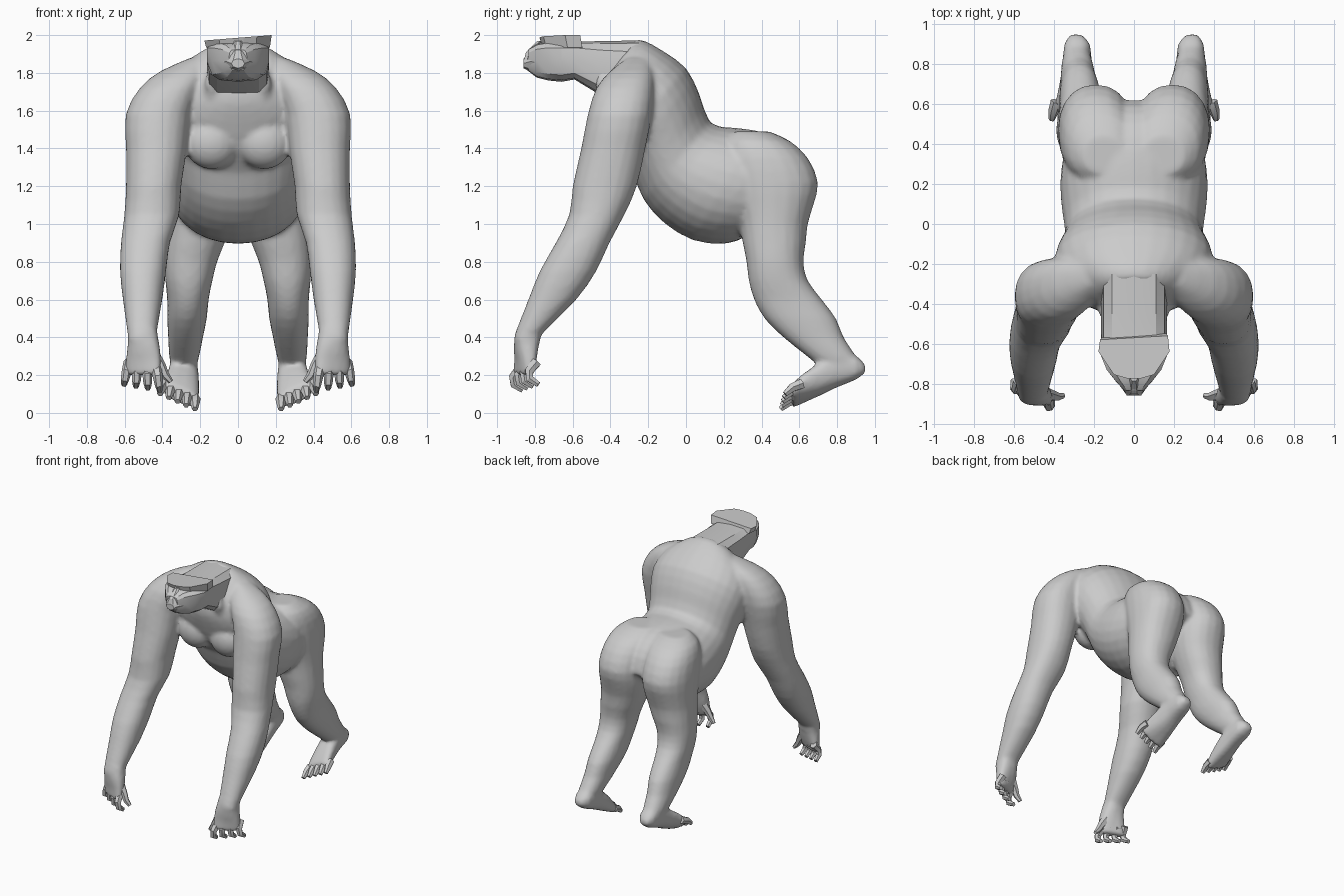
import bpy, bmesh, math
from mathutils import Vector as V

if "Cube" in bpy.data.objects:
    bpy.data.objects.remove(bpy.data.objects["Cube"])

skin = bpy.data.materials.new("grey_skin")
skin.diffuse_color = (0.6, 0.6, 0.6, 1)
skin.use_nodes = True
skin.node_tree.nodes["Principled BSDF"].inputs["Base Color"].default_value = skin.diffuse_color


def finish(name, bm, mirror=False, smooth=45):
    bmesh.ops.recalc_face_normals(bm, faces=bm.faces)
    me = bpy.data.meshes.new(name)
    bm.to_mesh(me)
    bm.free()
    ob = bpy.data.objects.new(name, me)
    bpy.context.collection.objects.link(ob)
    me.materials.append(skin)
    if mirror:
        ob.modifiers.new("Mirror", 'MIRROR').use_mirror_merge = False
    bpy.context.view_layer.objects.active = ob
    bpy.ops.object.select_all(action='DESELECT')
    ob.select_set(True)
    if smooth:
        bpy.ops.object.shade_smooth_by_angle(angle=math.radians(smooth))
    return ob


def spline(rows, steps):
    """Catmull-Rom through rows of numbers."""
    out = []
    for i in range(len(rows) - 1):
        a, b = rows[max(i - 1, 0)], rows[i]
        c, d = rows[i + 1], rows[min(i + 2, len(rows) - 1)]
        for s in range(steps):
            t = s / steps
            out.append([0.5 * (2*q + (r - p)*t + (2*p - 5*q + 4*r - w)*t*t
                               + (3*q - p - 3*r + w)*t**3)
                        for p, q, r, w in zip(a, b, c, d)])
    return out + [list(rows[-1])]


def loft(bm, rings, n=20, power=1.0):
    """Skin rings given as (centre, half axis, half axis)."""
    def sq(a):
        return math.copysign(abs(a) ** power, a)
    loops = []
    for c, u, v in rings:
        loops.append([bm.verts.new(c + u * sq(math.cos(2*math.pi*k/n))
                                   + v * sq(math.sin(2*math.pi*k/n))) for k in range(n)])
    for a, b in zip(loops, loops[1:]):
        for k in range(n):
            bm.faces.new((a[k], a[(k+1) % n], b[(k+1) % n], b[k]))
    bm.faces.new(loops[0])
    bm.faces.new(loops[-1])


def both_sides(rings):
    """The rings and their mirror image."""
    flip = V((-1, 1, 1))
    return rings, [tuple(p * flip for p in r) for r in rings]


def limb(bm, rows, n=20, power=0.9):
    """Level rings as (z, x min, x max, y min, y max), on both sides."""
    for side in both_sides([(V(((a+b)/2, (c+d)/2, z)), V(((b-a)/2, 0, 0)), V((0, (d-c)/2, 0)))
                            for z, a, b, c, d in spline(rows, 2)]):
        loft(bm, side, n, power)


def digits(name, paths, n=6):
    """Tapered tubes through points (x, y, z, radius), mirrored."""
    bm = bmesh.new()
    for path in paths:
        pts = [V(p[:3]) for p in path]
        rings = []
        for i, p in enumerate(pts):
            t = (pts[min(i+1, len(pts)-1)] - pts[max(i-1, 0)]).normalized()
            v = t.cross(V((1, 0, 0))).normalized()
            rings.append((p, v.cross(t) * path[i][3], v * path[i][3]))
        loft(bm, rings, n)
    return finish(name, bm, True, 30)


body = bmesh.new()

# Torso: back (y, z), front (y, z), half width
torso = [(-.27, 1.975, -.47, 1.71, .17), (-.22, 1.97, -.47, 1.64, .25),
         (-.12, 1.915, -.44, 1.54, .36), (0, 1.825, -.38, 1.40, .40),
         (.07, 1.69, -.285, 1.27, .37), (.13, 1.535, -.225, 1.13, .345),
         (.25, 1.51, -.115, 1.005, .36), (.37, 1.495, .035, .915, .37),
         (.50, 1.445, .20, .895, .35), (.59, 1.34, .31, .93, .30), (.625, 1.22, .38, 1.0, .18)]
loft(body, [(V((0, (a+c)/2, (b+d)/2)), V((w, 0, 0)), V((0, (a-c)/2, (b-d)/2)))
            for a, b, c, d, w in spline(torso, 2)], 28, 0.96)

# Chest muscles
for s in (-1, 1):
    ret = bmesh.ops.create_uvsphere(body, u_segments=20, v_segments=12, radius=1)
    for v in ret['verts']:
        v.co = V((s*.138, -.32, 1.43)) + V((v.co.x*.146, v.co.y*.112, v.co.z*.14))

# Arms from shoulder to wrist
limb(body, [(1.88, .17, .25, -.31, -.2), (1.81, .16, .41, -.40, -.175),
            (1.72, .2, .52, -.475, -.17), (1.58, .25, .595, -.52, -.18),
            (1.4, .27, .593, -.555, -.215), (1.2, .30, .593, -.60, -.26),
            (1.05, .31, .602, -.618, -.325), (.9, .36, .62, -.69, -.405),
            (.75, .38, .625, -.775, -.475), (.6, .40, .61, -.835, -.58),
            (.42, .43, .585, -.905, -.76), (.38, .425, .585, -.91, -.77)])

# Hands down to the knuckles, the outer edge set further back
rings = []
for z, x0, x1, y, h, skew in spline([(.45, .43, .58, -.826, .069, 0), (.36, .415, .585, -.845, .066, .01),
                                     (.28, .405, .595, -.85, .052, .025),
                                     (.2, .41, .60, -.86, .036, .04)], 2):
    rings.append((V(((x0+x1)/2, y, z)), V(((x1-x0)/2, skew, 0)), V((0, h, 0))))
for side in both_sides(rings):
    loft(body, side, 14, 0.8)

# Buttocks and legs down to the ankle
limb(body, [(1.49, .05, .25, .25, .44), (1.44, .01, .325, .21, .55),
            (1.35, .005, .365, .2, .645), (1.22, .004, .38, .22, .70),
            (1.1, .012, .38, .26, .675), (1.0, .035, .38, .285, .645),
            (.9, .07, .385, .30, .635), (.8, .11, .39, .32, .622),
            (.7, .135, .385, .332, .645), (.6, .155, .375, .36, .72),
            (.5, .165, .375, .415, .795), (.4, .185, .37, .515, .835),
            (.3, .205, .365, .64, .90), (.22, .23, .35, .74, .93)])

# Feet: heel to ball, sole rolled so the outer edge is higher
rings = []
for y, z0, z1, x0, x1, roll in spline([(.95, .215, .25, .26, .32, 0), (.90, .175, .305, .22, .35, 0),
                                       (.80, .13, .31, .21, .36, .01), (.70, .08, .25, .205, .375, .02),
                                       (.61, .04, .17, .205, .395, .035),
                                       (.56, .025, .115, .21, .405, .04)], 2):
    rings.append((V(((x0+x1)/2, y, (z0+z1)/2 + roll/2)), V(((x1-x0)/2, 0, roll)),
                  V((0, 0, (z1-z0)/2))))
for side in both_sides(rings):
    loft(body, side, 14, 0.8)

# Neck muscles meeting the collar
for side in both_sides([(V((x, y, z)), V((r, 0, 0)), V((0, r, 0))) for x, y, z, r in
                        [(.11, -.44, 1.84, .045), (.135, -.44, 1.74, .045), (.14, -.41, 1.62, .025)]]):
    loft(body, side, 8)

# Fuse trunk and limbs into one soft skin
ob = finish("body", body, False, 0)
rm = ob.modifiers.new("Fuse", 'REMESH')
rm.mode = 'VOXEL'
rm.voxel_size = 0.015
rm.use_smooth_shade = True
sm = ob.modifiers.new("Soften", 'SMOOTH')
sm.factor, sm.iterations = 0.5, 5

# Fingers and thumbs
fingers = []
for i in range(4):
    x, y, z = .435 + .047 * i, .028 * i, .01 * i
    out = (i - 1.3) * .008
    fingers.append([(x, y - .875, .24 + z, .03), (x + out, y - .915, .19 + z, .026),
                    (x + out*1.6, y - .91, .15 + z, .023), (x + out*2, y - .865, .12 + z, .016)])
fingers.append([(.45, -.85, .31, .035), (.41, -.86, .25, .028),
                (.385, -.865, .20, .022), (.355, -.86, .165, .014)])
digits("fingers", fingers)

# Toes
toes = []
for i in range(5):
    x, z, y = .228 + .04 * i, .055 + .02 * i, .59 + .006 * i
    toes.append([(x, y, z + .02, .03), (x + .004*i, y - .05, z, .026),
                 (x + .006*i, y - .09, z - .035, .016)])
digits("toes", toes)

# Neck and head: y, bottom z, top z, half width; the face widens upward
head = [(-.25, 1.6, 1.972, .165), (-.45, 1.68, 1.968, .165), (-.59, 1.765, 1.966, .165),
        (-.66, 1.753, 1.968, .175), (-.73, 1.76, 1.967, .145), (-.79, 1.775, 1.955, .095),
        (-.835, 1.81, 1.925, .05)]
bm = bmesh.new()
loft(bm, [(V((0, y, (a+b)/2)), V((w, 0, 0)), V((0, 0, (b-a)/2))) for y, a, b, w in head], 12, 0.58)
for v in bm.verts:
    if v.co.y < -.6:
        v.co.x *= 1 + 1.2 * (v.co.z - 1.91)
finish("neck_and_head", bm, False, 25)

# Flat skull cap, higher on one side
outline = [(-.17, -.58), (.17, -.56), (.178, -.64), (.10, -.755), (.03, -.775),
           (-.03, -.775), (-.10, -.755), (-.178, -.64)]
bm = bmesh.new()
lo = [bm.verts.new((x * .95, y * .98, 1.935)) for x, y in outline]
hi = [bm.verts.new((x, y, 2.0 + .08 * (x - .178))) for x, y in outline]
bm.faces.new(lo)
bm.faces.new(hi)
for i in range(8):
    j = (i + 1) % 8
    bm.faces.new((lo[i], lo[j], hi[j], hi[i]))
finish("brow", bm, False, 0)

# Muzzle and nose wedge
bm = bmesh.new()
loft(bm, [(V((0, y, z)), V((w, 0, 0)), V((0, 0, h)))
          for y, z, w, h in [(-.76, 1.855, .11, .08), (-.825, 1.86, .06, .055),
                             (-.86, 1.85, .035, .025)]], 8)
finish("muzzle", bm, False, 0)
bm = bmesh.new()
loft(bm, [(V((0, y, z)), V((w, 0, 0)), V((0, h, 0)))
          for y, z, w, h in [(-.77, 1.97, .02, .02), (-.83, 1.91, .03, .02), (-.84, 1.87, .05, .02)]], 6)
finish("nose", bm, False, 0)
